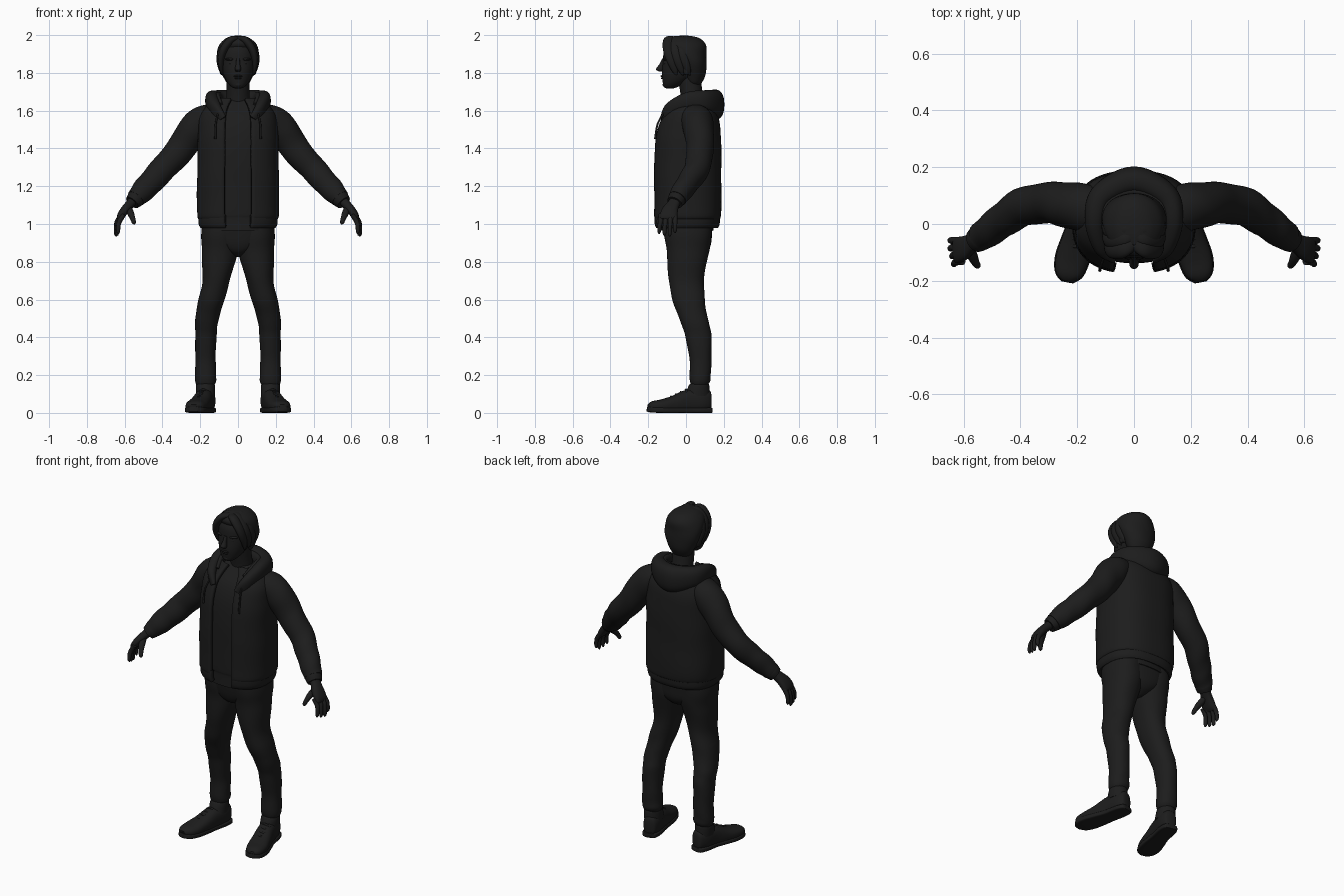
import bpy, bmesh
from math import sin, cos, pi, radians
from mathutils import Vector

mat = bpy.data.materials.new("black")
mat.diffuse_color = (0.012, 0.012, 0.012, 1)
X, Y, Z = Vector((1, 0, 0)), Vector((0, 1, 0)), Vector((0, 0, 1))


def spline(stations, steps):
    """Smooth (Catmull-Rom) interpolation of x, y, z, ra, rb stations."""
    s = [stations[0]] + list(stations) + [stations[-1]]
    out = []
    for i in range(1, len(s) - 2):
        for k in range(steps):
            t = k / steps
            out.append([0.5 * (2*b + (c-a)*t + (2*a-5*b+4*c-d)*t*t + (3*b-a-3*c+d)*t**3)
                        for a, b, c, d in zip(s[i-1], s[i], s[i+1], s[i+2])])
    return out + [list(stations[-1])]


def loft(name, stations, up=Y, flat=None, e=2.0, n=32, steps=5, gap=None,
         thick=0.02, fold=0.0, freq=3.0, mirror=False, floor=None):
    """Superellipse rings along a path; gap (degrees) leaves the front open."""
    st = spline(stations, steps)
    bm = bmesh.new()
    rings = []
    for i, (x, y, z, ra, rb) in enumerate(st):
        a, b = st[max(i-1, 0)], st[min(i+1, len(st)-1)]
        t = flat or (Vector(b[:3]) - Vector(a[:3])).normalized()
        side = t.cross(up).normalized()
        other = side.cross(t)
        ring = []
        for k in range(n):
            if gap:
                ang = radians(-90 + gap) + k / (n-1) * radians(360 - 2*gap)
            else:
                ang = 2 * pi * k / n
            c, s = cos(ang), sin(ang)
            c = abs(c) ** (2/e) * (1 if c > 0 else -1)
            s = abs(s) ** (2/e) * (1 if s > 0 else -1)
            f = 1 + fold * sin(i / steps * freq + 1.6 * sin(ang + 0.6) + 0.7 * sin(2*ang))
            p = Vector((x, y, z)) + side * c * max(ra, .001) * f + other * s * max(rb, .001) * f
            if floor is not None:
                p.z = max(p.z, floor)
            ring.append(bm.verts.new(p))
        rings.append(ring)
    for r, q in zip(rings, rings[1:]):
        for k in range(n - 1 if gap else n):
            j = (k + 1) % n
            bm.faces.new((r[k], r[j], q[j], q[k]))
    if not gap:
        bm.faces.new(rings[0])
        bm.faces.new(rings[-1])
    bmesh.ops.recalc_face_normals(bm, faces=bm.faces)
    me = bpy.data.meshes.new(name)
    bm.to_mesh(me)
    bm.free()
    for p in me.polygons:
        p.use_smooth = True
    me.set_sharp_from_angle(angle=radians(50))
    me.materials.append(mat)
    ob = bpy.data.objects.new(name, me)
    bpy.context.collection.objects.link(ob)
    if gap:
        m = ob.modifiers.new("thickness", 'SOLIDIFY')
        m.thickness, m.offset = thick, 0
    if mirror:
        ob.modifiers.new("mirror", 'MIRROR')
    return ob


def blob(name, c, r, mirror=False):
    """Ellipsoid made of horizontal rings."""
    st = [(c[0], c[1], c[2] - r[2]*cos(pi*i/8), r[0]*sin(pi*i/8), r[1]*sin(pi*i/8)) for i in range(9)]
    return loft(name, st, flat=Z, n=16, steps=2, mirror=mirror)


# Head, neck and face
loft("neck", [(0, .05, 1.56, .075, .07), (0, .035, 1.66, .062, .06), (0, .015, 1.78, .06, .06)], flat=Z)
loft("head", [(0, -.085, 1.718, .018, .02), (0, -.08, 1.727, .036, .038), (0, -.058, 1.755, .06, .066),
              (0, -.03, 1.80, .08, .098), (0, -.015, 1.86, .09, .107), (0, -.01, 1.92, .085, .106),
              (0, -.01, 1.97, .055, .075)], flat=Z, e=2.2)
loft("nose", [(0, -.118, 1.875, .009, .008), (0, -.128, 1.845, .011, .014), (0, -.138, 1.82, .017, .021),
              (0, -.132, 1.808, .012, .012)], flat=Z, n=16)
blob("brow", (.038, -.104, 1.872), (.03, .016, .008), True)
blob("eye", (.035, -.104, 1.852), (.015, .012, .009), True)
blob("upper_lip", (0, -.122, 1.783), (.024, .013, .006))
blob("lower_lip", (0, -.12, 1.772), (.02, .013, .006))
blob("chin", (0, -.103, 1.738), (.024, .021, .016))
blob("ear", (.087, .002, 1.825), (.013, .022, .036), True)

# Hair: back cap and curtain fringe parted in the middle
loft("hair_cap", [(0, .045, 1.735, .045, .03), (0, .042, 1.75, .062, .044), (0, .042, 1.79, .083, .061),
                  (0, .036, 1.85, .106, .073), (0, .015, 1.90, .112, .092), (0, -.003, 1.95, .098, .108),
                  (0, -.01, 1.982, .066, .084), (0, -.01, 1.995, .03, .04), (0, -.01, 1.997, .003, .004)],
     flat=Z, n=48, fold=.008)
for i, (dx, dy) in enumerate([(0, 0), (.006, .035), (.008, .07)]):
    loft(f"hair_fringe_{i+1}", [(.008, -.065+dy, 1.982, .012, .025), (.04, -.09+dy, 1.972, .02, .03),
                                (.075+dx, -.092+dy, 1.925, .02, .03), (.09+dx, -.078+dy, 1.87, .016, .026),
                                (.088+dx*.5, -.06+dy, 1.815, .009, .016), (.08, -.05+dy, 1.785, .002, .003)],
         n=16, mirror=True)

# Shirt and open jacket with hem band
body = [(0, .005, 1.03, .2, .165), (0, .007, 1.06, .207, .17), (0, .007, 1.2, .207, .17),
        (0, .007, 1.34, .205, .17), (0, .012, 1.47, .203, .163), (0, .02, 1.56, .195, .142),
        (0, .03, 1.62, .16, .105), (0, .035, 1.66, .105, .075)]
loft("shirt", [(0, .005, .965, .178, .14)] + [(x, y, z, a-.022, b-.026) for x, y, z, a, b in body],
     flat=Z, e=2.4, n=48)
loft("jacket", body, flat=Z, e=2.5, n=64, gap=15, thick=.02, fold=.006, freq=4)
loft("jacket_hem", [(0, .004, .985, .187, .155), (0, .004, 1.0, .196, .162), (0, .004, 1.03, .198, .164),
                    (0, .005, 1.05, .196, .162)], flat=Z, e=2.5, n=64, gap=15, thick=.024)

# Hood lying around the neck, thicker and drooping at the back
half = [(.085, -.118, 1.55, .012, .03), (.118, -.08, 1.61, .026, .036), (.138, .01, 1.65, .035, .048),
        (.112, .1, 1.647, .044, .062)]
loft("hood", half + [(0, .152, 1.632, .051, .08)] + [(-x, y, z, a, b) for x, y, z, a, b in half[::-1]],
     up=Z, e=2.4, n=28, steps=7)
loft("hood_inner_fold", [(x*.78, y*.8, z+.01, a*.5, b*.7) for x, y, z, a, b in half[1:]] +
     [(0, .115, 1.655, .022, .045)] + [(-x*.78, y*.8, z+.01, a*.5, b*.7) for x, y, z, a, b in half[:0:-1]],
     up=Z, n=20)
loft("drawstring", [(.105, -.115, 1.59, .005, .005), (.118, -.15, 1.53, .005, .005),
                    (.12, -.163, 1.45, .006, .006)], n=8, mirror=True)

# Sleeves with folds and cuffs
loft("sleeve", [(.10, .05, 1.545, .08, .08), (.17, .055, 1.548, .084, .085), (.235, .068, 1.495, .086, .08),
                (.305, .074, 1.395, .076, .072), (.39, .06, 1.3, .07, .068), (.455, .018, 1.228, .066, .06),
                (.505, -.02, 1.175, .061, .055), (.54, -.046, 1.135, .05, .05)],
     n=40, steps=8, fold=.022, freq=4.5, mirror=True)
loft("cuff", [(.53, -.04, 1.147, .047, .047), (.545, -.05, 1.13, .047, .047), (.56, -.06, 1.113, .04, .042)],
     n=28, mirror=True)

# Hands: palm, four fingers, thumb
loft("palm", [(.54, -.045, 1.14, .026, .032), (.572, -.066, 1.105, .024, .032), (.602, -.085, 1.07, .023, .043),
              (.622, -.093, 1.04, .019, .046), (.63, -.096, 1.022, .01, .04)], e=2.4, n=24, mirror=True)
for i, drop in enumerate([.018, 0, .004, .014]):
    y = -.058 - .025 * i
    x = -.006 * max(i - 1, 0)
    loft(f"finger_{i+1}", [(.616+x, y, 1.05, .012, .012), (.637+x, y, 1.018, .013, .013),
                           (.645+x, y - .002*i, .985+drop*.5, .0115, .0115),
                           (.646+x, y - .003*i, .948+drop, .010, .010),
                           (.643+x, y - .003*i, .934+drop, .003, .003)], n=14, mirror=True)
loft("thumb", [(.58, -.08, 1.085, .018, .018), (.568, -.115, 1.056, .017, .018), (.558, -.137, 1.03, .013, .014),
               (.551, -.147, 1.008, .011, .011), (.549, -.15, .998, .003, .003)], up=X, n=14, mirror=True)

# Trousers
loft("trouser_seat", [(0, .012, .825, .02, .05), (0, .012, .85, .07, .095), (0, .013, .89, .15, .118),
                      (0, .01, .95, .185, .128), (0, .008, 1.02, .185, .135)], flat=Z, e=2.3, n=40)
loft("trouser_leg", [(.092, .008, 1.0, .098, .125), (.096, .012, .92, .098, .123), (.099, .008, .83, .092, .108),
                     (.116, .002, .7, .072, .093), (.14, .014, .6, .069, .086), (.16, .033, .52, .064, .077),
                     (.168, .053, .46, .059, .073), (.17, .066, .4, .056, .069), (.172, .076, .3, .054, .059),
                     (.172, .076, .22, .055, .056), (.172, .074, .175, .057, .055), (.172, .072, .15, .048, .046)],
     flat=Z, n=40, steps=8, e=2.2, fold=.015, freq=3.7, mirror=True)

# Shoes, turned slightly outward
loft("sock", [(.172, .072, .09, .046, .05), (.172, .072, .17, .046, .046)], flat=Z, mirror=True)
loft("shoe_collar", [(.171, .06, .09, .05, .066), (.172, .066, .13, .051, .058), (.172, .07, .15, .049, .052),
                     (.172, .07, .155, .042, .045)], flat=Z, mirror=True)
loft("shoe_upper", [(.158, .132, .065, .018, .035), (.16, .122, .065, .036, .055), (.168, .08, .065, .049, .063),
                    (.182, .01, .06, .05, .062), (.2, -.06, .045, .055, .047), (.218, -.125, .036, .058, .036),
                    (.23, -.175, .032, .047, .03), (.234, -.198, .028, .024, .018)],
     up=Z, e=2.5, n=36, mirror=True, floor=.004)
loft("shoe_sole", [(.158, .136, .014, .022, .013), (.16, .126, .014, .041, .014), (.168, .08, .014, .051, .014),
                   (.182, .01, .014, .05, .014), (.2, -.06, .014, .058, .014), (.218, -.125, .015, .062, .015),
                   (.23, -.178, .017, .05, .015), (.235, -.204, .02, .022, .013)],
     up=Z, e=5, n=36, mirror=True, floor=0)
for i in range(5):
    y, z, x = .005 - .026*i, .121 - .0125*i, .184 + .0065*i
    loft(f"shoelace_{i+1}", [(x-.032, y, z-.014, .006, .005), (x, y-.006, z+.002, .006, .006),
                             (x+.032, y, z-.014, .006, .005)], up=Z, n=8, mirror=True)
